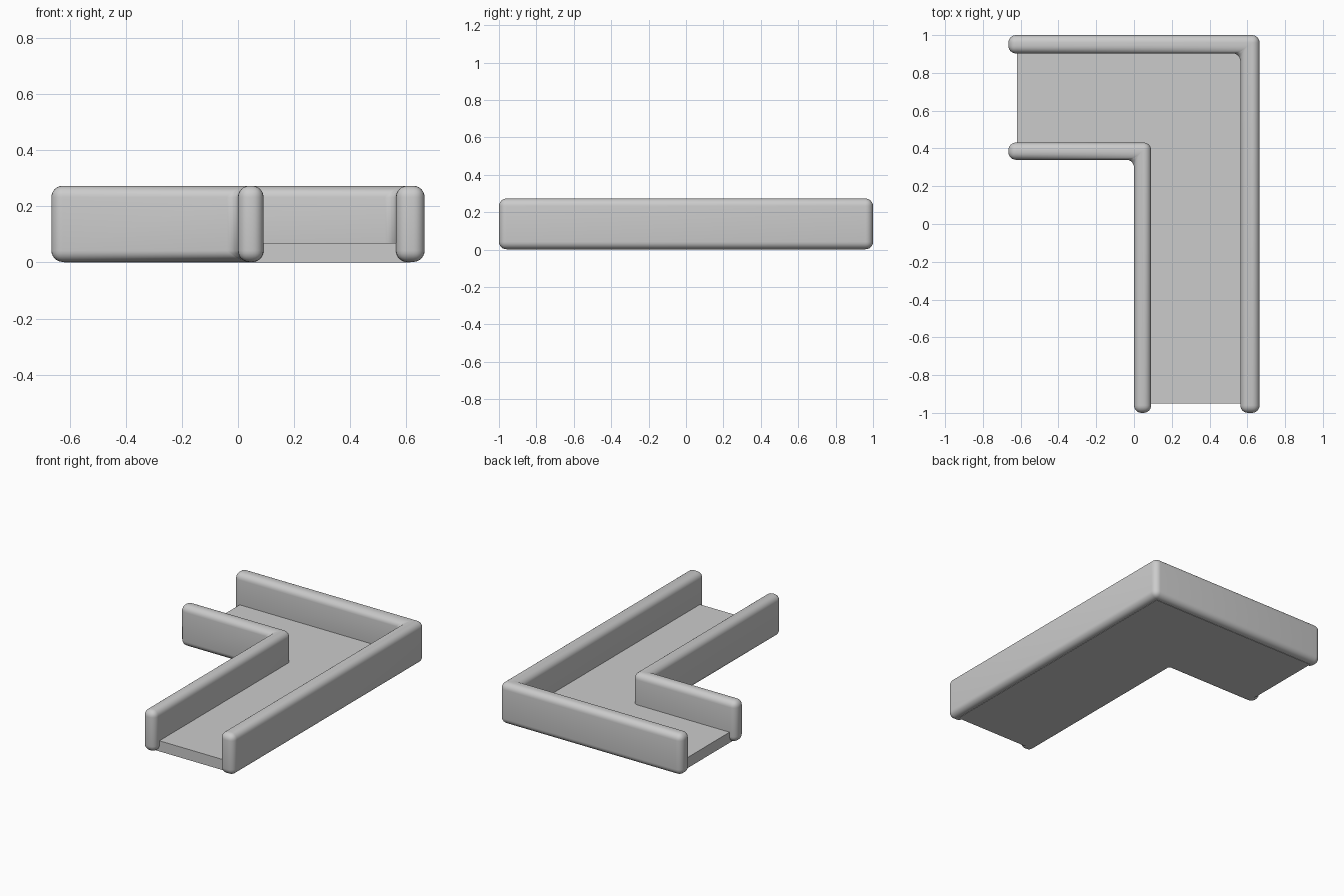
import bpy
import bmesh

cube = bpy.data.objects.get("Cube")
if cube:
    bpy.data.objects.remove(cube, do_unlink=True)

grey = bpy.data.materials.new("plain grey")
grey.use_nodes = True
colour = (0.6, 0.6, 0.6, 1)
grey.diffuse_color = colour
grey.node_tree.nodes["Principled BSDF"].inputs["Base Color"].default_value = colour


def prism(name, outline, bottom, top, radius=0):
    """Extrude a flat outline upward and optionally round every edge."""
    bm = bmesh.new()
    base = bm.faces.new([bm.verts.new((x, y, bottom)) for x, y in outline])
    grown = bmesh.ops.extrude_face_region(bm, geom=[base])["geom"]
    verts = [v for v in grown if isinstance(v, bmesh.types.BMVert)]
    bmesh.ops.translate(bm, verts=verts, vec=(0, 0, top - bottom))
    if not base.is_valid or len(bm.faces) < len(outline) + 2:
        bm.faces.new([v for v in bm.verts if v not in verts])
    bmesh.ops.recalc_face_normals(bm, faces=bm.faces[:])
    if radius:
        bmesh.ops.bevel(bm, geom=bm.edges[:], offset=radius, segments=6,
                        profile=0.5, affect='EDGES', clamp_overlap=True)
    mesh = bpy.data.meshes.new(name)
    bm.to_mesh(mesh)
    bm.free()
    mesh.materials.append(grey)
    obj = bpy.data.objects.new(name, mesh)
    bpy.context.collection.objects.link(obj)
    if radius:
        bpy.ops.object.select_all(action='DESELECT')
        obj.select_set(True)
        bpy.context.view_layer.objects.active = obj
        bpy.ops.object.shade_smooth_by_angle(angle=0.6)
    return obj


def corner_wall(name, x0, x1, y0, y1):
    """L-shaped wall: one arm runs to the right side, one to the front."""
    side, front = -0.665, -1
    prism(name, [(side, y0), (x0, y0), (x0, front), (x1, front),
                 (x1, y1), (side, y1)], 0.002, 0.273, 0.04)


# Rounded walls on both sides of the bend
corner_wall("outer_wall", 0.563, 0.665, 0.903, 1.0)
corner_wall("inner_wall", 0.0, 0.091, 0.34, 0.431)

# Floor running between the wall centre lines
prism("channel_floor", [(-0.62, 0.385), (0.045, 0.385), (0.045, -0.95),
                        (0.615, -0.95), (0.615, 0.95), (-0.62, 0.95)], 0, 0.07)
